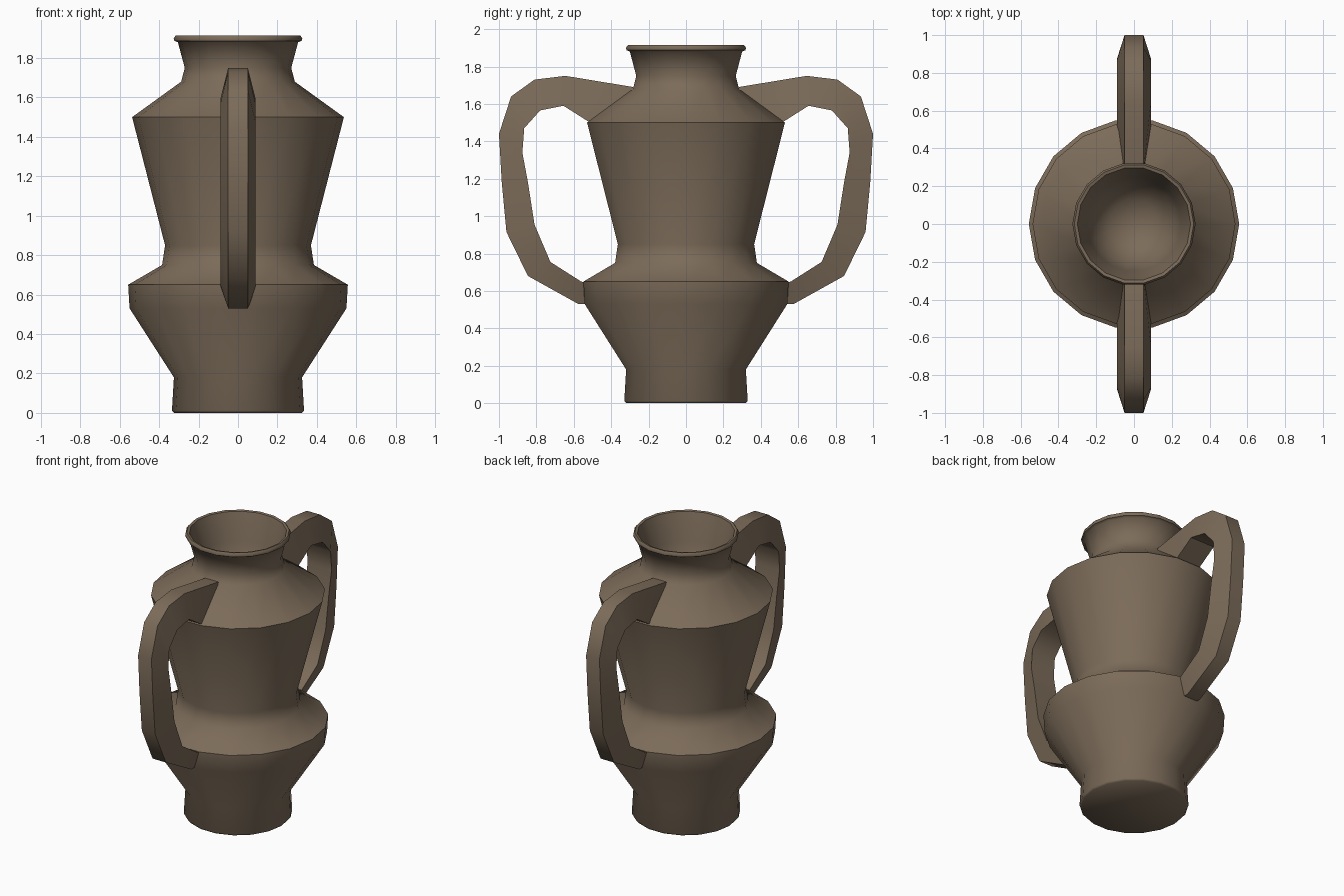
import bpy, bmesh
from math import radians
from mathutils import Vector

cube = bpy.data.objects.get("Cube")
if cube:
    bpy.data.objects.remove(cube, do_unlink=True)

clay = bpy.data.materials.new("brown_clay")
clay.use_nodes = True
colour = (0.2, 0.148, 0.1, 1)
clay.diffuse_color = colour
bsdf = clay.node_tree.nodes["Principled BSDF"]
bsdf.inputs["Base Color"].default_value = colour
bsdf.inputs["Roughness"].default_value = 0.9


def finish(bm, name, angle):
    bmesh.ops.recalc_face_normals(bm, faces=bm.faces)
    mesh = bpy.data.meshes.new(name)
    bm.to_mesh(mesh)
    bm.free()
    obj = bpy.data.objects.new(name, mesh)
    bpy.context.collection.objects.link(obj)
    mesh.materials.append(clay)
    bpy.ops.object.select_all(action='DESELECT')
    obj.select_set(True)
    bpy.context.view_layer.objects.active = obj
    bpy.ops.object.shade_smooth_by_angle(angle=radians(angle))
    return obj


# Body: one profile (radius, height) from the base, over the rim, into the bowl
profile = [(0, 0), (0.325, 0), (0.335, 0.012), (0.325, 0.18), (0.55, 0.53),
           (0.557, 0.65), (0.385, 0.75), (0.37, 0.85), (0.537, 1.5),
           (0.288, 1.68), (0.27, 1.75), (0.305, 1.88), (0.323, 1.887),
           (0.326, 1.9), (0.316, 1.914), (0.3, 1.91), (0.285, 1.86),
           (0.25, 1.73), (0.22, 1.6), (0.13, 1.5), (0, 1.47)]
bm = bmesh.new()
points = [bm.verts.new((r, 0, z)) for r, z in profile]
edges = [bm.edges.new(pair) for pair in zip(points, points[1:])]
bmesh.ops.spin(bm, geom=points + edges, cent=(0, 0, 0), axis=(0, 0, 1),
               angle=radians(360), steps=18, use_duplicate=False)
bmesh.ops.remove_doubles(bm, verts=bm.verts, dist=0.0005)
finish(bm, "vase_body", 55)

# Handles: a tapered strap, narrow along the outer path and wide along the inner
outer = [(0.28, 1.69), (0.645, 1.75), (0.81, 1.73), (0.935, 1.64), (1, 1.44),
         (0.985, 1.18), (0.96, 0.915), (0.845, 0.68), (0.575, 0.53), (0.5, 0.53)]
inner = [(0.45, 1.46), (0.655, 1.59), (0.78, 1.565), (0.865, 1.47), (0.875, 1.34),
         (0.845, 1.18), (0.81, 0.955), (0.725, 0.755), (0.56, 0.65), (0.48, 0.63)]


def handle(name, side):
    bm = bmesh.new()
    rings = []
    for (yo, zo), (yi, zi) in zip(outer, inner):
        corners = [(-0.05, yo, zo), (0.05, yo, zo), (0.09, yi, zi), (-0.09, yi, zi)]
        rings.append([bm.verts.new(Vector((x, side * y, z))) for x, y, z in corners])
    for a, b in zip(rings, rings[1:]):
        for i in range(4):
            j = (i + 1) % 4
            bm.faces.new((a[i], a[j], b[j], b[i]))
    bm.faces.new(rings[0])
    bm.faces.new(rings[-1])
    return finish(bm, name, 40)


handle("front_handle", -1)
handle("back_handle", 1)
